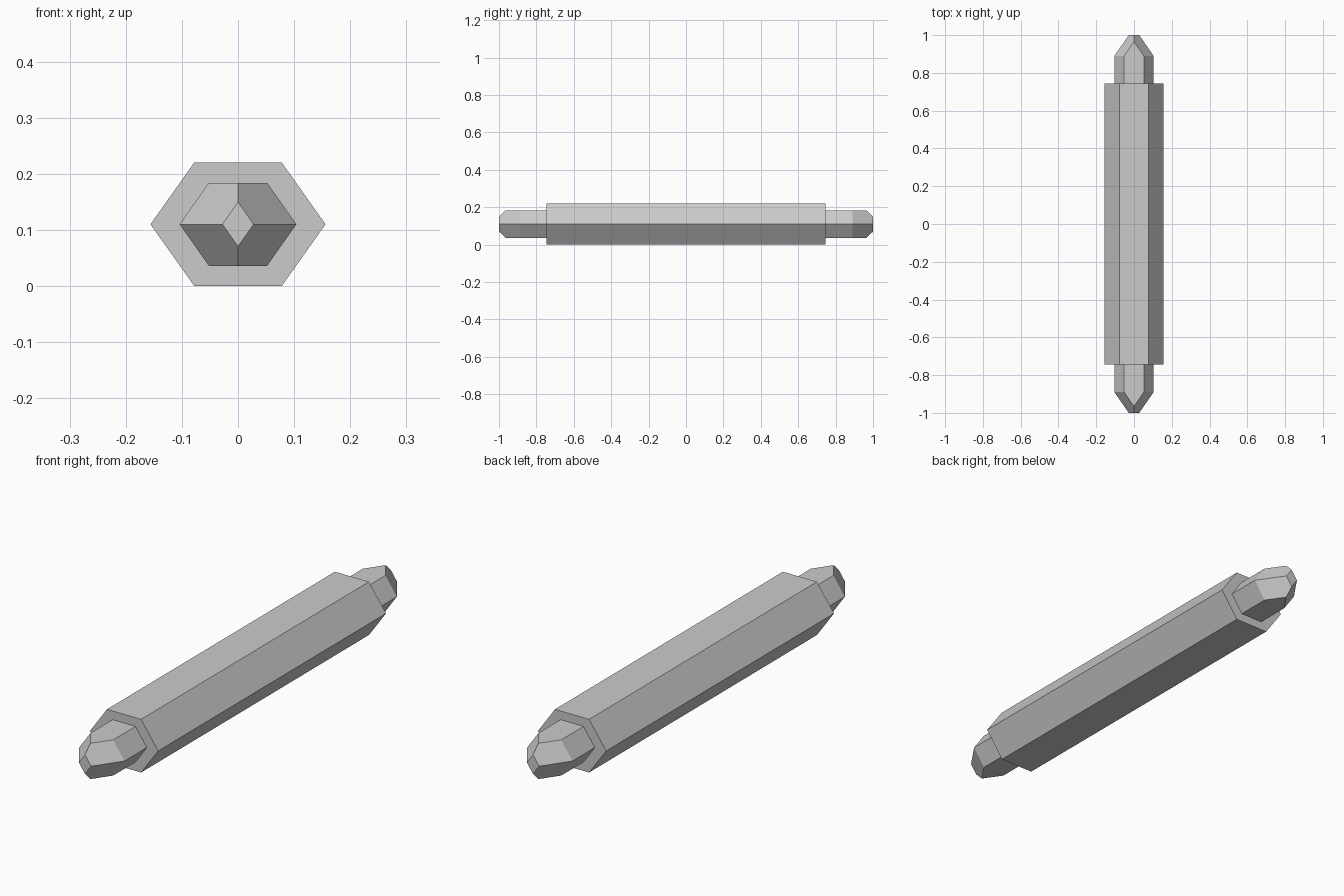
import bpy, bmesh
from mathutils import Vector

cube = bpy.data.objects.get("Cube")
if cube:
    bpy.data.objects.remove(cube, do_unlink=True)

MID = 0.11  # height of the long axis

grey = bpy.data.materials.new("plain grey")
grey.use_nodes = True
colour = (0.6, 0.6, 0.6, 1)
grey.diffuse_color = colour
grey.node_tree.nodes["Principled BSDF"].inputs["Base Color"].default_value = colour


def hex_prism(half_width, half_height, half_length):
    """Six-sided bar along y with flat top and bottom."""
    bm = bmesh.new()
    h = half_width / 2
    profile = [(half_width, 0), (h, half_height), (-h, half_height),
               (-half_width, 0), (-h, -half_height), (h, -half_height)]
    face = bm.faces.new([bm.verts.new((x, -half_length, z + MID)) for x, z in profile])
    new = bmesh.ops.extrude_face_region(bm, geom=[face])["geom"]
    verts = [v for v in new if isinstance(v, bmesh.types.BMVert)]
    bmesh.ops.translate(bm, verts=verts, vec=(0, 2 * half_length, 0))
    bmesh.ops.recalc_face_normals(bm, faces=bm.faces[:])
    return bm


def slice_off(bm, point, normal):
    """Cut away everything beyond the plane and cap the opening."""
    cut = bmesh.ops.bisect_plane(bm, geom=bm.verts[:] + bm.edges[:] + bm.faces[:],
                                 plane_co=point, plane_no=normal, clear_outer=True)
    edges = [e for e in cut["geom_cut"] if isinstance(e, bmesh.types.BMEdge)]
    bmesh.ops.contextual_create(bm, geom=edges)


def finish(bm, name):
    bmesh.ops.recalc_face_normals(bm, faces=bm.faces[:])
    mesh = bpy.data.meshes.new(name)
    bm.to_mesh(mesh)
    bm.free()
    mesh.materials.append(grey)
    bpy.context.collection.objects.link(bpy.data.objects.new(name, mesh))


# Thick outer sleeve
finish(hex_prism(0.156, 0.11, 0.745), "sleeve")

# Thinner core, each end cut by four slanting planes to a blunt diamond tip
W, H = 0.104, 0.074
core = hex_prism(W, H, 1.0)
for end in (-1, 1):
    for side in (-1, 1):
        for up in (-1, 1):
            corner = Vector((side * W, end * 0.89, MID))
            shoulder = Vector((side * W / 2, end * 0.89, MID + up * H))
            ridge = Vector((0, end * 0.965, MID + up * H))
            normal = (shoulder - corner).cross(ridge - corner)
            if normal.y * end < 0:
                normal.negate()
            slice_off(core, corner, normal)
finish(core, "core")
